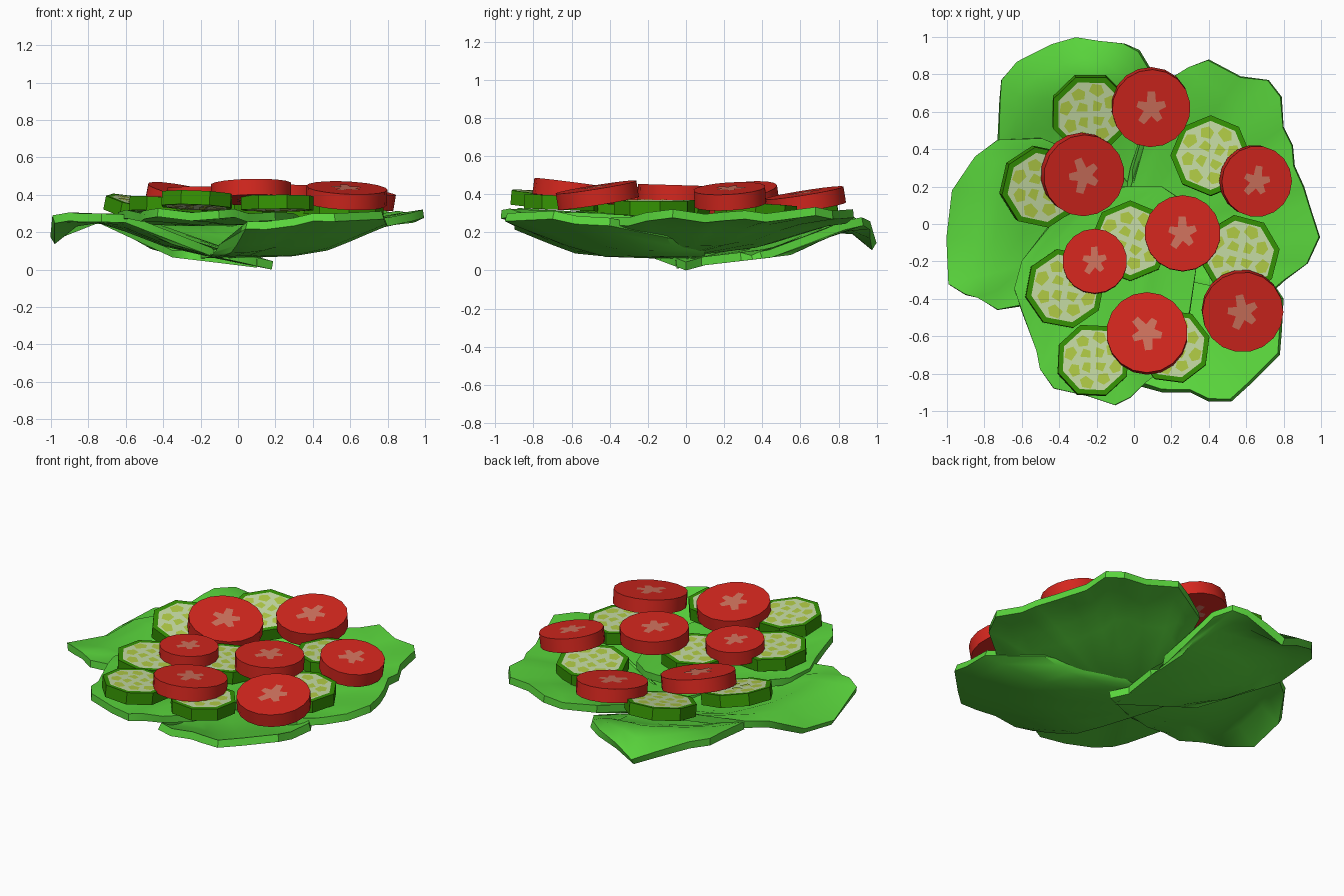
import bpy, bmesh, math
from mathutils import Matrix, Vector

if "Cube" in bpy.data.objects:
    bpy.data.objects.remove(bpy.data.objects["Cube"])


def mat(name, r, g, b):
    m = bpy.data.materials.new(name)
    m.diffuse_color = (r, g, b, 1)
    m.use_nodes = True
    m.node_tree.nodes["Principled BSDF"].inputs["Base Color"].default_value = m.diffuse_color
    return m


LEAF = mat("leaf green", 0.10, 0.66, 0.045)
RED = mat("tomato red", 0.66, 0.02, 0.013)
CORE = mat("tomato core", 0.63, 0.17, 0.11)
RIND = mat("cucumber rind", 0.035, 0.29, 0.001)
PALE = mat("cucumber flesh", 0.56, 0.71, 0.37)
SEED = mat("cucumber seed", 0.44, 0.60, 0.06)


def make_object(name, bm, mats):
    me = bpy.data.meshes.new(name)
    bm.to_mesh(me)
    bm.free()
    for m in mats:
        me.materials.append(m)
    ob = bpy.data.objects.new(name, me)
    bpy.context.collection.objects.link(ob)
    return ob


def smooth(ob, deg):
    bpy.ops.object.select_all(action='DESELECT')
    ob.select_set(True)
    bpy.context.view_layer.objects.active = ob
    for m in list(ob.modifiers):
        bpy.ops.object.modifier_apply(modifier=m.name)
    bpy.ops.object.shade_smooth_by_angle(angle=math.radians(deg))


def interp(prof, d):
    for (a, za), (b, zb) in zip(prof, prof[1:]):
        if d <= b:
            return za + (zb - za) * (d - a) / (b - a)
    return prof[-1][1]


# Lettuce leaf: a fan from its stem point to its outline, lifted by distance
def leaf(name, base, outline, prof, lift=0.0, wave=0.012, droop=lambda x, y: 0.0):
    bm = bmesh.new()
    rings = [0.25, 0.5, 0.68, 0.8, 0.9, 1.0]
    c = bm.verts.new((base[0], base[1], prof[0][1]))
    spokes = []
    for i, (x, y) in enumerate(outline):
        col = []
        for t in rings:
            px, py = base[0] + (x - base[0]) * t, base[1] + (y - base[1]) * t
            d = math.hypot(px - base[0], py - base[1])
            z = interp(prof, d) - droop(px, py) + lift * t ** 3 + wave * math.sin(i * 2.1) * t * t
            col.append(bm.verts.new((px, py, max(z, 0.0))))
        spokes.append(col)
    for a, b in zip(spokes, spokes[1:]):
        bm.faces.new((c, a[0], b[0]))
        for k in range(len(rings) - 1):
            bm.faces.new((a[k], a[k + 1], b[k + 1], b[k]))
    ob = make_object(name, bm, [LEAF])
    s = ob.modifiers.new("thickness", 'SOLIDIFY')
    s.thickness, s.offset = 0.045, 1
    smooth(ob, 35)


leaf("left_leaf", (.18, 0),
     [(-.1, .3), (-.5, .46), (-.73, .45), (-.84, .36), (-.95, .18), (-.98, -.08), (-.98, -.33),
      (-.9, -.38), (-.84, -.39), (-.73, -.46), (-.6, -.44), (-.15, -.2)],
     [(0, 0), (.4, .08), (.6, .13), (.9, .25), (1.2, .26)], 0, 0.003,
     lambda x, y: 0.12 * max(0, (-x - .82) / .16) ** 1.3 * min(1, max(0, (y + .36) / .28)))
leaf("back_leaf", (.1, -.05),
     [(.12, .45), (.09, .83), (.03, .93), (-.05, .965), (-.18, .965), (-.31, .975), (-.45, .94),
      (-.63, .86), (-.71, .77), (-.72, .66), (-.73, .45), (-.35, .15)],
     [(0, .01), (.3, .045), (.6, .08), (.85, .2), (1.0, .25), (1.2, .26)], 0, 0.003,
     lambda x, y: 0.15 * max(0, (y - .76) / .21) ** 1.3 * max(0, 1 - abs(x + .33) / .38))
leaf("right_leaf", (-.1, -.1),
     [(.3, -.3), (.7, -.4), (.81, -.3), (.93, -.21), (.995, -.07), (.94, .1), (.91, .2), (.86, .31),
      (.85, .42), (.8, .52), (.79, .68), (.72, .77), (.57, .79), (.4, .88), (.3, .84), (.12, .74),
      (-.02, .3)],
     [(0, .06), (.5, .12), (.9, .24), (1.2, .28)])
leaf("front_right_leaf", (-.2, .1),
     [(-.1, -.4), (.04, -.87), (.15, -.9), (.3, -.9), (.4, -.95), (.52, -.95), (.63, -.85), (.78, -.7),
      (.79, -.58), (.8, -.4), (.6, -.1), (.2, .1)],
     [(0, .06), (.7, .065), (1.0, .14), (1.3, .2)], 0.07, 0.008)
leaf("top_leaf", (.15, .2),
     [(-.1, .2), (-.45, 0), (-.6, -.2), (-.64, -.35), (-.6, -.47), (-.52, -.68), (-.5, -.78),
      (-.43, -.88), (-.25, -.92), (-.1, -.97), (-.02, -.93), (.05, -.85), (.2, -.75), (.3, -.47),
      (.35, -.1), (.27, .12)],
     [(0, .24), (.5, .235), (.9, .26), (1.3, .275)])


def polygon(bm, pts, z, index):
    # flat plate on both sides of a slice
    for s in (1, -1):
        vs = [bm.verts.new((x, y, s * z)) for x, y in pts]
        f = bm.faces.new(vs if s > 0 else vs[::-1])
        f.material_index = index


def polar(r, deg):
    a = math.radians(deg)
    return (r * math.cos(a), r * math.sin(a))


def place(ob, x, y, z, nx, ny, rot):
    n = Vector((nx, ny, 1)).normalized()
    q = Vector((0, 0, 1)).rotation_difference(n).to_matrix().to_4x4()
    ob.matrix_world = Matrix.Translation((x, y, z)) @ q @ Matrix.Rotation(math.radians(rot), 4, 'Z')


def disc(n, r, h):
    bm = bmesh.new()
    bmesh.ops.create_cone(bm, cap_ends=True, segments=n, radius1=r, radius2=r, depth=h)
    return bm


# Tomato slices with a pale star core: x, y, z, radius, lean x, lean y, turn
TOMATOES = [
    (.09, .625, .365, .21, .06, -.16, 18), (-.275, .265, .375, .22, .2, -.14, 40),
    (.65, .23, .388, .19, .17, -.06, 10), (.26, -.05, .405, .203, .0, .03, 20),
    (-.21, -.20, .393, .173, .0, .05, 20), (.07, -.585, .415, .217, -.02, .13, 60),
    (.58, -.465, .395, .217, .05, -.16, 30)]
for k, (x, y, z, r, nx, ny, rot) in enumerate(TOMATOES):
    bm = disc(18, r, .085)
    star = []
    for i in range(5):
        tip = r * (.45 if i % 2 else .38)
        star += [polar(tip, 72 * i - 12), polar(tip, 72 * i + 12), polar(r * .2, 72 * i + 36)]
    polygon(bm, star, .0445, 1)
    ob = make_object("tomato_slice_%d" % (k + 1), bm, [RED, CORE])
    smooth(ob, 35)
    place(ob, x, y, z, nx, ny, rot)

# Cucumber slices: octagons with a green rind, pale flesh and seed patches
CUCUMBERS = [
    (-.235, .595, .315, .215, .05, -.2, 22), (-.50, .20, .32, .22, .2, -.12, 10),
    (.41, .365, .31, .215, -.02, .05, 0), (-.02, -.09, .325, .215, 0, .03, 0),
    (.565, -.165, .33, .215, .02, .0, 8), (-.37, -.345, .345, .215, .05, .02, 12),
    (-.22, -.73, .37, .20, .04, .08, 20), (.21, -.655, .355, .20, 0, .04, 15)]
for k, (x, y, z, r, nx, ny, rot) in enumerate(CUCUMBERS):
    bm = disc(8, r, .075)
    caps = [f for f in bm.faces if len(f.verts) == 8]
    bmesh.ops.inset_individual(bm, faces=caps, thickness=r * .14)
    for f in caps:
        f.material_index = 1
    for i in range(8):          # outer seeds
        a, e = 45 * i + 10, r * (.64 if i % 2 else .58)
        polygon(bm, [polar(e - r * .17, a - 10), polar(e, a - 19), polar(e + r * .14, a - 7),
                     polar(e + r * .13, a + 10), polar(e - r * .06, a + 17)], .039, 2)
    for i in range(4):          # inner seeds
        a = 90 * i + 30
        polygon(bm, [polar(r * .1, a), polar(r * .25, a - 34), polar(r * .4, a - 10),
                     polar(r * .36, a + 26)], .0395, 2)
    ob = make_object("cucumber_slice_%d" % (k + 1), bm, [RIND, PALE, SEED])
    smooth(ob, 30)
    place(ob, x, y, z, nx, ny, rot)
